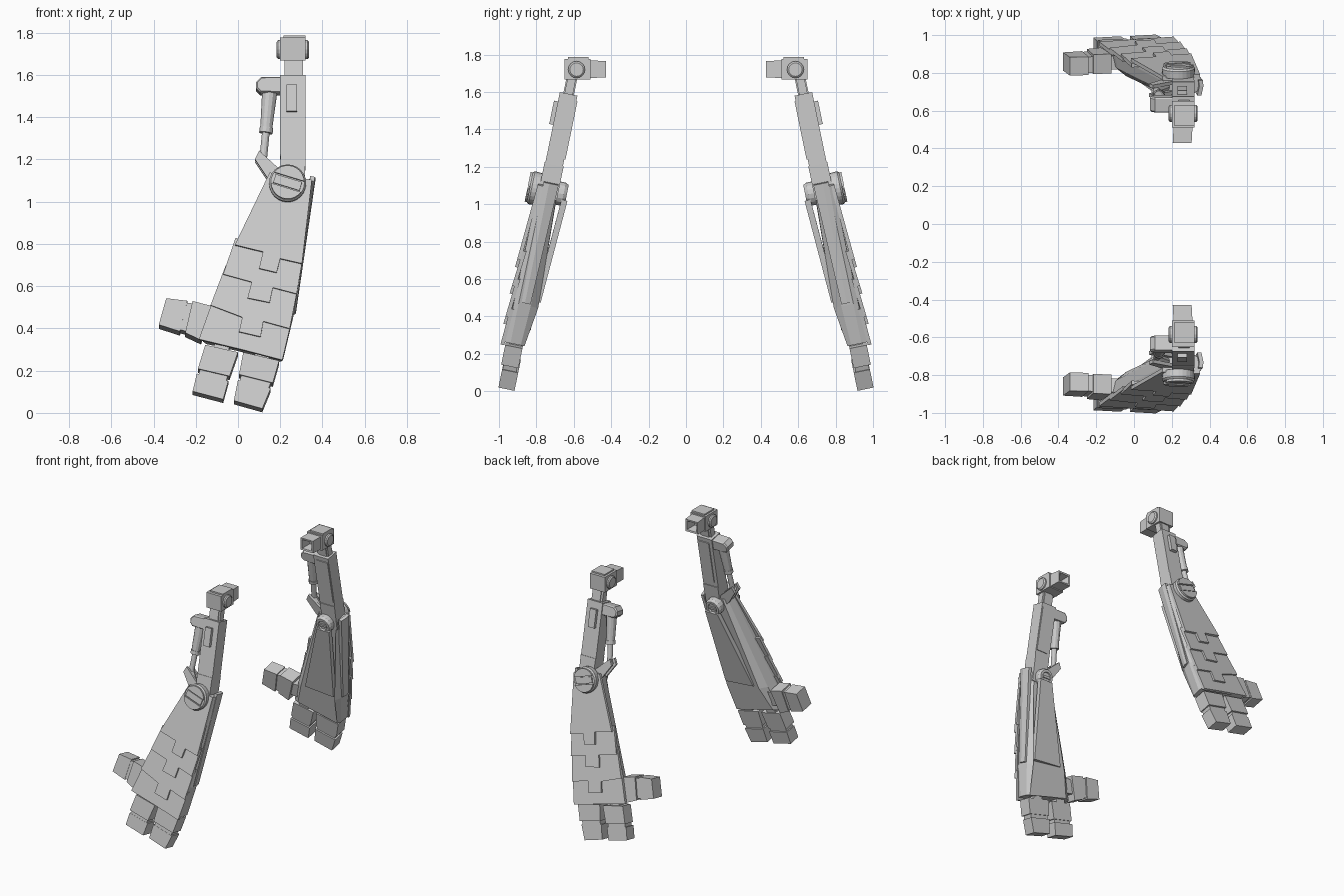
import bpy, bmesh, math
from mathutils import Vector

K = 0.206  # outward lean of each arm


def lean(p):
    # (x, depth towards the middle, height) along the leaning arm -> world
    x, d, z = p
    return (x, -0.955 + K * z + d, z - K * d)


def loft(name, rings, raw=False):
    # closed skin through equal-length rings, mirrored to the other arm
    bm = bmesh.new()
    vs = [[bm.verts.new(p if raw else lean(p)) for p in r] for r in rings]
    n = len(vs[0])
    for a, b in zip(vs, vs[1:]):
        for i in range(n):
            j = (i + 1) % n
            bm.faces.new((a[i], a[j], b[j], b[i]))
    bm.faces.new(vs[0])
    bm.faces.new(vs[-1])
    bmesh.ops.recalc_face_normals(bm, faces=bm.faces)
    me = bpy.data.meshes.new(name)
    bm.to_mesh(me)
    bm.free()
    ob = bpy.data.objects.new(name, me)
    bpy.context.collection.objects.link(ob)
    m = ob.modifiers.new("other_arm", 'MIRROR')
    m.use_axis = (False, True, False)
    m.use_mirror_merge = False
    return ob


def prism(name, poly, d0, d1, chamfer=0.0):
    # front outline (x, z) given depth, with optional chamfer on the outer and inner edges
    cx = sum(p[0] for p in poly) / len(poly)
    cz = sum(p[1] for p in poly) / len(poly)

    def ring(d, c):
        out = []
        for x, z in poly:
            v = Vector((x - cx, z - cz))
            v *= 1 - c / v.length
            out.append((cx + v.x, d, cz + v.y))
        return out
    if chamfer:
        c = chamfer
        rings = [ring(d0, c), ring(d0 + c, 0), ring(d1 - c, 0), ring(d1, c)]
    else:
        rings = [ring(d0, 0), ring(d1, 0)]
    return loft(name, rings)


def arc(cx, cz, r, a0, a1, n):
    return [(cx + r * math.cos(math.radians(a0 + (a1 - a0) * i / n)),
             cz + r * math.sin(math.radians(a0 + (a1 - a0) * i / n))) for i in range(n + 1)]


def rod(name, p0, p1, r0, r1, n=12):
    # round bar between two (x, z) points
    u = Vector((p1[0] - p0[0], p1[1] - p0[1])).normalized()
    rings = []
    for (x, z), r in ((p0, r0), (p1, r1)):
        rings.append([(x - u.y * r * math.cos(t), r * math.sin(t), z + u.x * r * math.cos(t))
                      for t in (2 * math.pi * i / n for i in range(n))])
    return loft(name, rings)


def rect(x0, x1, z0, z1):
    return [(x0, z0), (x1, z0), (x1, z1), (x0, z1)]


def yring(y, x0, x1, z0, z1):
    return [(x, y, z) for x, z in rect(x0, x1, z0, z1)]


# shoulder block with pivot caps and hollow socket
loft("shoulder_block", [yring(-0.65, 0.2, 0.32, 1.668, 1.778), yring(-0.51, 0.2, 0.32, 1.668, 1.778)], True)
loft("shoulder_top_plate", [yring(-0.63, 0.215, 0.32, 1.77, 1.788), yring(-0.52, 0.215, 0.32, 1.77, 1.788)], True)
loft("shoulder_socket", [yring(-0.52, 0.21, 0.31, 1.675, 1.77), yring(-0.428, 0.205, 0.305, 1.678, 1.765),
                         yring(-0.43, 0.217, 0.293, 1.69, 1.753), yring(-0.5, 0.23, 0.28, 1.7, 1.74)], True)
pivot = arc(-0.585, 1.72, 1, 0, 337.5, 15)
loft("shoulder_pivot", [[(x, -0.585 + r * (y + 0.585), 1.72 + r * (z - 1.72)) for y, z in pivot]
                        for x, r in ((0.183, 0.036), (0.19, 0.045), (0.33, 0.045), (0.337, 0.036))], True)

# neck and upper arm
prism("shoulder_neck", rect(0.235, 0.295, 1.57, 1.69), -0.028, 0.028)
for x in (0.22, 0.292):
    prism("neck_flange", rect(x, x + 0.015, 1.57, 1.69), -0.022, 0.022)
prism("upper_arm", rect(0.2, 0.32, 1.21, 1.59), -0.047, 0.047)
prism("upper_arm_lower", [(0.2, 1.215), (0.205, 1.03), (0.315, 1.03), (0.32, 1.215)], -0.051, 0.051)
prism("upper_arm_outer_plate", rect(0.23, 0.28, 1.415, 1.54), -0.068, -0.04)
prism("upper_arm_inner_panel", rect(0.225, 0.315, 1.25, 1.56), 0.04, 0.053)

# piston and its mounts
prism("piston_bracket", [(0.21, 1.585), (0.11, 1.585), (0.085, 1.56), (0.085, 1.53), (0.105, 1.51),
                         (0.21, 1.51)], -0.04, 0.04, 0.008)
rod("piston_barrel", (0.15, 1.52), (0.133, 1.34), 0.036, 0.028)
rod("piston_collar", (0.135, 1.35), (0.132, 1.325), 0.032, 0.032)
rod("piston_rod", (0.133, 1.34), (0.118, 1.19), 0.018, 0.018)
for d in (-0.035, 0.017):
    prism("piston_lug", [(0.08, 1.195), (0.1, 1.235), (0.21, 1.135), (0.19, 1.05), (0.14, 1.105)], d, d + 0.018)
rod("piston_lug_bar", (0.11, 1.21), (0.17, 1.11), 0.022, 0.022, 8)

# forearm body: outer outline, middle, narrower inner face
def body_ring(xs, ds):
    (a, b), (c, e), (f, g) = xs
    t, m, l = ds
    return [(a, t, 1.125), (b, t, 1.09), (e, m, 0.46), (g, l, 0.25), (f, l, 0.33), (c, m, 0.5)]


loft("forearm_body", [
    body_ring(((0.155, 0.345), (-0.1, 0.255), (-0.165, 0.21)), (-0.056, -0.06, -0.065)),
    body_ring(((0.155, 0.36), (-0.1, 0.265), (-0.165, 0.215)), (-0.03, -0.035, -0.035)),
    body_ring(((0.16, 0.345), (-0.085, 0.25), (-0.15, 0.21)), (0.02, 0.03, 0.02)),
    body_ring(((0.18, 0.31), (-0.04, 0.225), (-0.11, 0.195)), (0.045, 0.07, 0.04))])
loft("forearm_inner_panel", [
    [(0.19, d + 0.03, 1.04), (0.29, d + 0.03, 1.04), (0.225, d, 0.49), (0.0, d, 0.51)] for d in (0.045, 0.077)])
loft("forearm_side_rail", [
    [(x1 + 0.002, d, 1.11), (x1 - 0.02, d, 1.115), (x2 - 0.02, d * 0.6, 0.47), (x2, d * 0.6, 0.47)]
    for x1, x2, d in ((0.362, 0.27, -0.035), (0.366, 0.274, -0.005), (0.355, 0.265, 0.045))])

# overlapping armour plates, each proud at its lower edge
def armour(name, top, bottom, d_top, d_bot):
    poly = top + bottom[::-1]
    zt = max(p[1] for p in top)
    zb = min(p[1] for p in bottom)
    outer = [(x, d_top + (d_bot - d_top) * (zt - z) / (zt - zb), z - 0.014) for x, z in poly]
    inner = [(x, d + 0.02, z) for x, d, z in outer]
    return loft(name, [outer, inner])


armour("armour_plate_1", [(0.15, 1.14), (0.35, 1.105)],
       [(-0.015, 0.793), (0.118, 0.76), (0.1, 0.68), (0.183, 0.66), (0.2, 0.727), (0.303, 0.703)], -0.06, -0.092)
armour("armour_plate_2", [(-0.012, 0.83), (0.31, 0.75)],
       [(-0.07, 0.655), (0.065, 0.617), (0.045, 0.54), (0.15, 0.518), (0.165, 0.59), (0.278, 0.56)], -0.062, -0.092)
armour("armour_plate_3", [(-0.058, 0.7), (0.285, 0.6)],
       [(-0.13, 0.508), (0.02, 0.45), (0.005, 0.38), (0.107, 0.356), (0.12, 0.43), (0.245, 0.395)], -0.064, -0.092)
armour("armour_plate_4", [(-0.11, 0.56), (0.255, 0.44)],
       [(-0.185, 0.347), (0.02, 0.297), (0.21, 0.247)], -0.066, -0.085)

# elbow caps: slotted outside, smaller inside
EX, EZ = 0.235, 1.07
loft("elbow_outer_cap", [[(x, d, z) for x, z in arc(EX, EZ, r, 0, 345, 23)]
                         for r, d in ((0.085, -0.05), (0.088, -0.09), (0.08, -0.1))])
for a in (-17, 163):
    prism("elbow_cap_half", arc(EX, EZ, 0.079, a + 20, a + 160, 10), -0.112, -0.095)
prism("elbow_slot_bar", [(EX + s * 0.065 * 0.956 + t * 0.006, EZ - s * 0.065 * 0.292 + t * 0.02)
                         for s, t in ((-1, -1), (1, -1), (1, 1), (-1, 1))], -0.108, -0.095)
loft("elbow_inner_cap", [[(x, d, z) for x, z in arc(EX, EZ, r, 0, 337.5, 15)]
                         for r, d in ((0.062, 0.03), (0.062, 0.08), (0.052, 0.097), (0.035, 0.097), (0.033, 0.088))])
prism("elbow_inner_bar", rect(EX - 0.03, EX + 0.03, EZ - 0.008, EZ + 0.008), 0.07, 0.097)

# fingers: base, joint groove and tip from top/joint/bottom edges
def mix(a, b, t):
    return tuple(p + (q - p) * t for p, q in zip(a, b))


def finger(name, top, mid, end, d0, d1):
    (a, b), (c, e), (f, g) = top, mid, end
    prism(name + "_base", [a, b, e, c], d0 - 0.008, d1)
    c2, e2 = mix(c, f, 0.2), mix(e, g, 0.2)
    ci, ei = mix(c, e, 0.06), mix(c, e, 0.94)
    fi, gi = mix(c2, e2, 0.06), mix(c2, e2, 0.94)
    prism(name + "_joint", [ci, ei, gi, fi], d0 + 0.004, d1 - 0.006)
    prism(name + "_tip", [c2, e2, g, f], d0 + 0.002, d1 + 0.004)


finger("finger_outer", ((-0.155, 0.31), (0.0, 0.275)), ((-0.19, 0.197), (-0.04, 0.162)),
       ((-0.215, 0.092), (-0.07, 0.054)), -0.052, 0.032)
finger("finger_inner", ((0.025, 0.275), (0.195, 0.235)), ((0.005, 0.17), (0.165, 0.13)),
       ((-0.02, 0.048), (0.115, 0.01)), -0.052, 0.032)
finger("thumb", ((-0.12, 0.495), (-0.175, 0.335)), ((-0.215, 0.52), (-0.25, 0.37)),
       ((-0.34, 0.535), (-0.375, 0.41)), -0.04, 0.055)

# knuckles joining fingers and thumb to the forearm
for x, z in ((-0.08, 0.285), (0.11, 0.24)):
    prism("knuckle", [(x - 0.04, z - 0.02), (x + 0.03, z - 0.037), (x + 0.045, z + 0.06), (x - 0.025, z + 0.075)],
          -0.04, 0.026)
prism("thumb_root", [(-0.14, 0.47), (-0.165, 0.38), (-0.06, 0.36), (-0.05, 0.47)], -0.03, 0.04)
